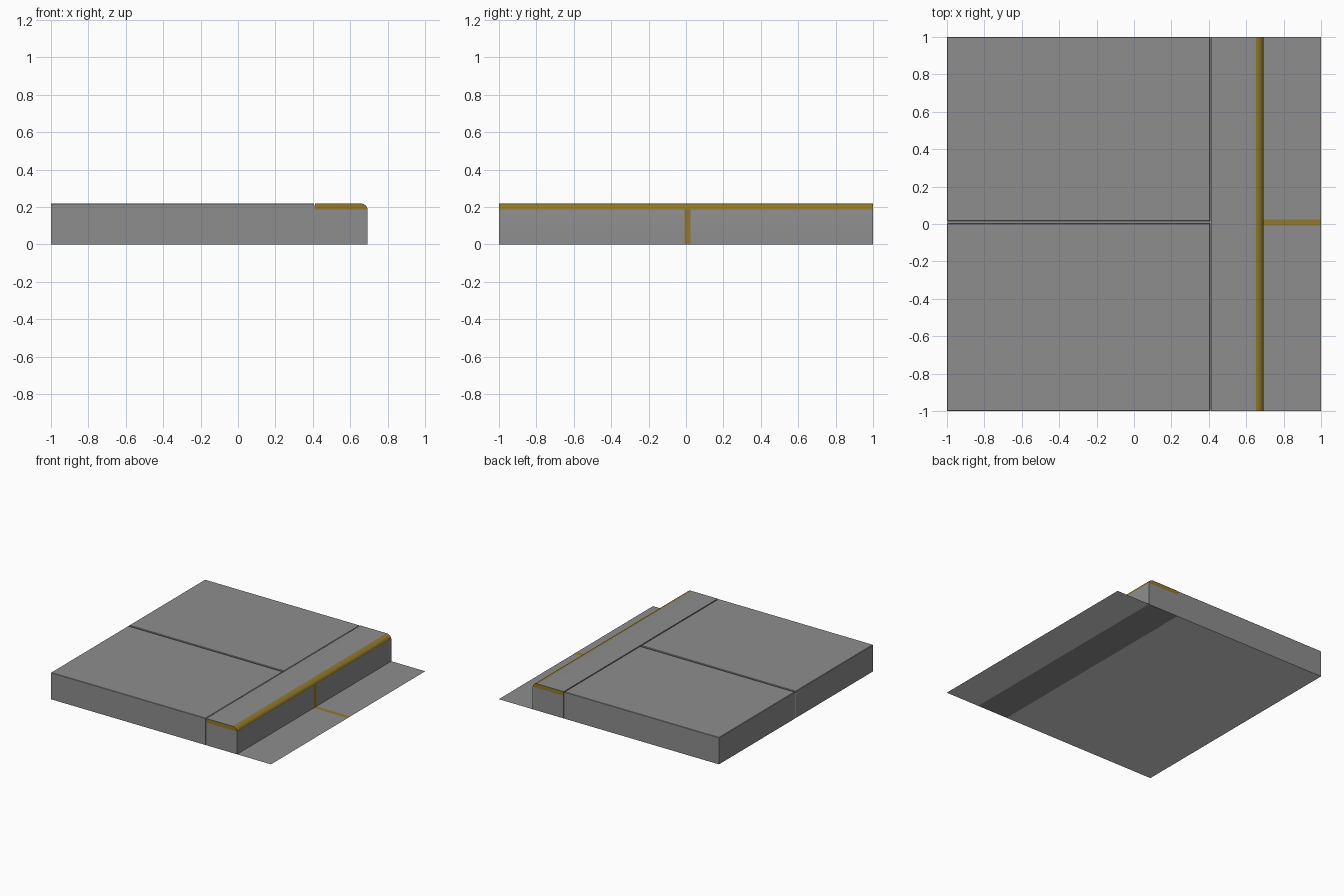
import bpy, bmesh, math

if "Cube" in bpy.data.objects:
    bpy.data.objects.remove(bpy.data.objects["Cube"])


def material(name, rgb):
    m = bpy.data.materials.new(name)
    m.diffuse_color = (*rgb, 1)
    m.use_nodes = True
    m.node_tree.nodes["Principled BSDF"].inputs["Base Color"].default_value = m.diffuse_color
    return m


GREY = material("concrete grey", (0.27, 0.27, 0.27))
YELLOW = material("kerb yellow", (0.28, 0.19, 0.025))
PALE = material("pale base", (0.66, 0.66, 0.66))
TOP = 0.22


def finish(name, bm, mats):
    me = bpy.data.meshes.new(name)
    bm.to_mesh(me)
    bm.free()
    for m in mats:
        me.materials.append(m)
    ob = bpy.data.objects.new(name, me)
    bpy.context.collection.objects.link(ob)
    return ob


def plate(name, corners, mat):
    bm = bmesh.new()
    bm.faces.new([bm.verts.new(c) for c in corners])
    return finish(name, bm, [mat])


# Blocks: grey, with a pale underside where asked
def block(name, x0, x1, y0, y1, top=TOP, bevel=0.0):
    bm = bmesh.new()
    bmesh.ops.create_cube(bm, size=1)
    for v in bm.verts:
        v.co = ((x0 + x1) / 2 + v.co.x * (x1 - x0),
                (y0 + y1) / 2 + v.co.y * (y1 - y0),
                top * (v.co.z + 0.5))
    if bevel:
        rim = [e for e in bm.edges if all(v.co.z > top - 0.01 for v in e.verts)]
        bmesh.ops.bevel(bm, geom=rim, offset=bevel, segments=1, profile=0.5, affect='EDGES')
    bm.normal_update()
    for f in bm.faces:
        f.material_index = 1 if f.normal.z < -0.9 else 0
    return finish(name, bm, [GREY, PALE])


# Paving slabs with narrow filled joints between them
J0, J1, X0 = 0.004, 0.016, 0.412
block("front_slab", -1, X0 - 0.006, -1, J0, bevel=0.003)
block("back_slab", -1, X0 - 0.006, J1, 1, bevel=0.003)
block("slab_joint", -0.998, X0 - 0.006, J0, J1, top=TOP - 0.012)
block("kerb_joint", X0 - 0.006, X0, -0.998, 0.998, top=TOP - 0.012)
plate("joint_end", [(-0.999, J0, 0), (-0.999, J0, TOP - 0.01),
                    (-0.999, J1, TOP - 0.01), (-0.999, J1, 0)], PALE)

# Kerb: rounded profile, yellow along its upper edge and end bands
X1, RX, RZ = 0.693, 0.042, 0.034
arc = [(X1 - RX + RX * math.cos(a), TOP - RZ + RZ * math.sin(a))
       for a in [math.pi / 2 * i / 6 for i in range(7)]]
profile = [(X1, 0)] + arc + [(X0, TOP), (X0, 0)]
bm = bmesh.new()
front, back = ([bm.verts.new((x, y, z)) for x, z in profile] for y in (-1, 1))
n = len(profile)
for i in range(n):
    j = (i + 1) % n
    f = bm.faces.new((front[i], front[j], back[j], back[i]))
    f.material_index = 1 if 1 <= i <= 6 else 0
for ring in (front, back):
    bm.faces.new(ring)
# split the end caps so the upper band can be painted
bmesh.ops.bisect_plane(bm, geom=bm.verts[:] + bm.edges[:] + bm.faces[:],
                       plane_co=(0, 0, TOP - RZ), plane_no=(0, 0, 1), dist=1e-5)
bmesh.ops.recalc_face_normals(bm, faces=bm.faces)
for f in bm.faces:
    if abs(f.normal.y) > 0.9 and f.calc_center_median().z > TOP - RZ:
        f.material_index = 1
kerb = finish("kerb", bm, [GREY, YELLOW])
bpy.context.view_layer.objects.active = kerb
kerb.select_set(True)
bpy.ops.object.shade_smooth_by_angle(angle=math.radians(30))

# Road strip beside the kerb, with its pale underside
E = 0.0015
plate("road", [(X1, -1, E), (1, -1, E), (1, 1, E), (X1, 1, E)], GREY)
plate("road_base", [(X1, -1, 0), (X1, 1, 0), (1, 1, 0), (1, -1, 0)], PALE)

# Yellow joint line running down the kerb and across the road
L0, L1 = -0.008, 0.025
plate("kerb_line", [(X1 + E, L0, 0), (X1 + E, L1, 0),
                    (X1 + E, L1, TOP - RZ), (X1 + E, L0, TOP - RZ)], YELLOW)
plate("road_line", [(X1, L0, 2 * E), (1, L0, 2 * E), (1, L1, 2 * E), (X1, L1, 2 * E)], YELLOW)
